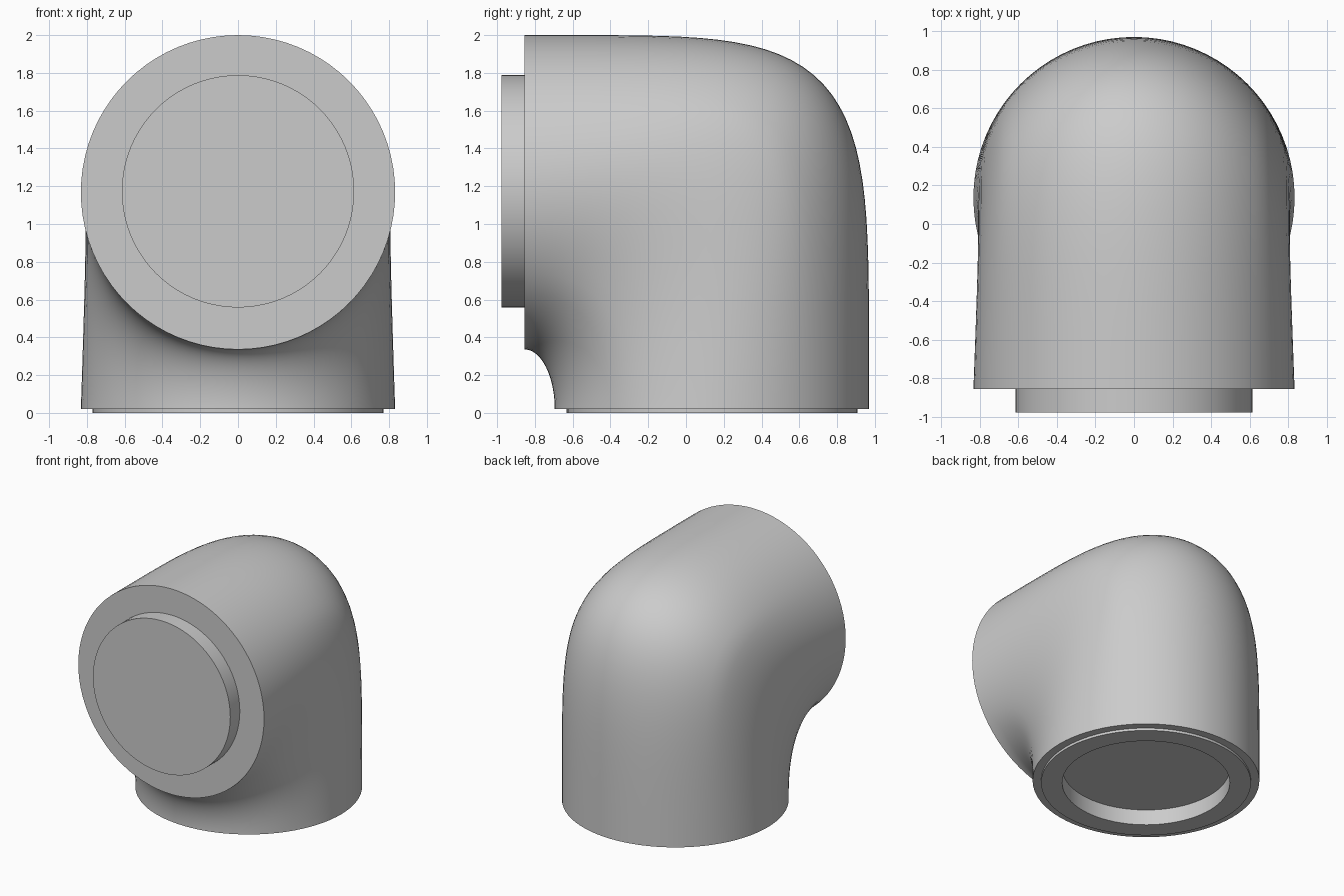
import bpy, bmesh
from math import sin, cos, pi, radians

if "Cube" in bpy.data.objects:
    bpy.data.objects.remove(bpy.data.objects["Cube"])

grey = bpy.data.materials.new("plain grey")
grey.use_nodes = True
grey.diffuse_color = (0.6, 0.6, 0.6, 1)
grey.node_tree.nodes["Principled BSDF"].inputs["Base Color"].default_value = (0.6, 0.6, 0.6, 1)

SIDES, STEPS = 80, 32
RADIUS = 0.832
MOUTH_Y, MOUTH_Z = -0.855, 1.168     # front opening
BASE_Y, BASE_Z = 0.137, 0.02         # bottom opening


def finish(name, bm):
    bmesh.ops.recalc_face_normals(bm, faces=bm.faces)
    mesh = bpy.data.meshes.new(name)
    bm.to_mesh(mesh)
    bm.free()
    mesh.materials.append(grey)
    obj = bpy.data.objects.new(name, mesh)
    bpy.context.collection.objects.link(obj)
    bpy.ops.object.select_all(action="DESELECT")
    obj.select_set(True)
    bpy.context.view_layer.objects.active = obj
    bpy.ops.object.shade_smooth_by_angle(angle=radians(30))
    return obj


def skin(bm, rings):
    for a, b in zip(rings, rings[1:]):
        for i in range(SIDES):
            j = (i + 1) % SIDES
            bm.faces.new((a[i], a[j], b[j], b[i]))


def bend_power(c):
    """Squareness of the bend, from the inner throat (-1) to the outer back (1)."""
    knots = [(-1, 2.0), (-0.57, 2.5), (0.57, 5.2), (1, 4.9)]
    for (c0, p0), (c1, p1) in zip(knots, knots[1:]):
        if c <= c1:
            return p0 + (p1 - p0) * (c - c0) / (c1 - c0)
    return knots[-1][1]


def elbow_ring(bm, t):
    ring = []
    for i in range(SIDES):
        a = 2 * pi * i / SIDES
        c = cos(a)
        p = 2 / bend_power(c)
        u, w = max(sin(t), 0) ** p, max(cos(t), 0) ** p
        # sides pinch in slightly through the middle of the bend
        pinch = 0.03 * max(0, 1 - (c / 0.57) ** 2) * sin(2 * t) ** 0.5 if 0 < t < pi / 2 else 0
        y_end = BASE_Y + RADIUS * c
        z_start = MOUTH_Z + RADIUS * c
        ring.append(bm.verts.new((RADIUS * sin(a) * (1 - pinch),
                                  MOUTH_Y + (y_end - MOUTH_Y) * u,
                                  BASE_Z + (z_start - BASE_Z) * w)))
    return ring


# Elbow body, closed at the front
bm = bmesh.new()
rings = []
for k in range(STEPS + 1):
    s = k / STEPS
    ease = s * s * (3 - 2 * s)       # closer rings near both ends
    rings.append(elbow_ring(bm, ease * pi / 2 if k < STEPS else pi / 2))
skin(bm, rings)
bm.faces.new(rings[0])
finish("elbow_body", bm)

# Bottom rim with raised lip and round socket
bm = bmesh.new()
profile = [(RADIUS, BASE_Z), (0.77, BASE_Z), (0.77, 0), (0.615, 0), (0.615, 0.125)]
rings = [[bm.verts.new((r * sin(2 * pi * i / SIDES), BASE_Y + r * cos(2 * pi * i / SIDES), z))
          for i in range(SIDES)] for r, z in profile]
skin(bm, rings)
bm.faces.new(rings[-1])
rim = finish("bottom_socket", bm)
# the socket is an open shell: make its faces look downward
if rim.data.polygons[-1].normal.z > 0:
    rim.data.flip_normals()

# Front plug
bm = bmesh.new()
rings = [[bm.verts.new((0.615 * sin(2 * pi * i / SIDES), y, MOUTH_Z + 0.005 + 0.615 * cos(2 * pi * i / SIDES)))
          for i in range(SIDES)] for y in (-0.977, MOUTH_Y)]
skin(bm, rings)
bm.faces.new(rings[0])
bm.faces.new(rings[-1])
finish("front_plug", bm)
